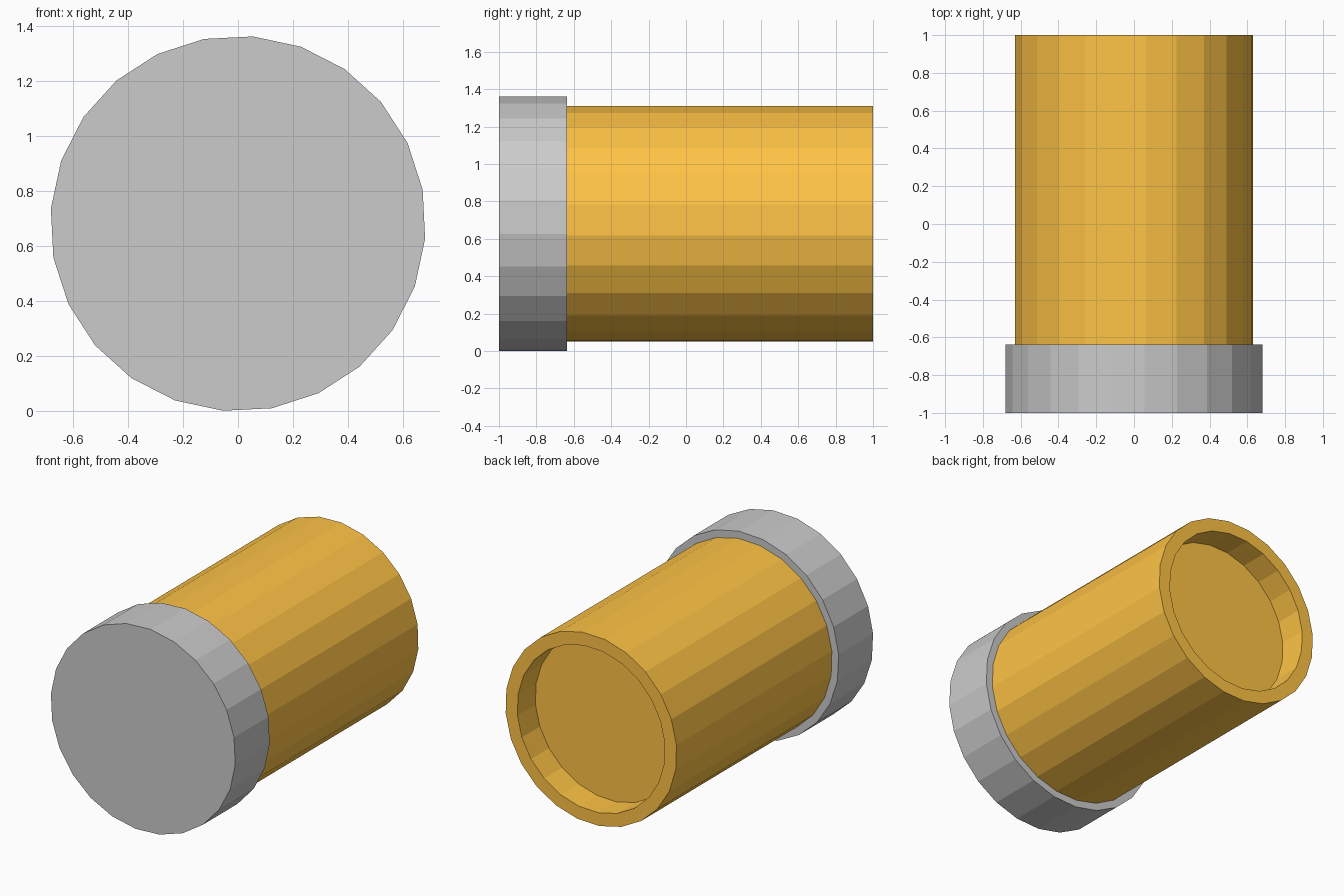
import bpy
import math

if "Cube" in bpy.data.objects:
    bpy.data.objects.remove(bpy.data.objects["Cube"])

SIDES = 24
AXIS_Z = 0.681


def turned_part(name, profile, offset_deg, colour=None):
    """Faceted solid turned about the y axis; profile is (y, radius) rings."""
    verts, faces = [], []
    for y, r in profile:
        for i in range(SIDES):
            a = 2 * math.pi * i / SIDES + math.radians(offset_deg)
            verts.append((r * math.cos(a), y, r * math.sin(a)))
    for k in range(len(profile) - 1):
        for i in range(SIDES):
            j = (i + 1) % SIDES
            a, b = k * SIDES, (k + 1) * SIDES
            faces.append((a + i, b + i, b + j, a + j))
    last = (len(profile) - 1) * SIDES
    faces.append(tuple(range(SIDES)))
    faces.append(tuple(last + i for i in reversed(range(SIDES))))
    mesh = bpy.data.meshes.new(name)
    mesh.from_pydata(verts, [], faces)
    obj = bpy.data.objects.new(name, mesh)
    obj.location.z = AXIS_Z
    bpy.context.collection.objects.link(obj)
    if colour:
        mat = bpy.data.materials.new(name + "_colour")
        mat.diffuse_color = colour
        mat.use_nodes = True
        mat.node_tree.nodes["Principled BSDF"].inputs["Base Color"].default_value = mat.diffuse_color
        mesh.materials.append(mat)
    return obj


# Wide grey cap at the front
turned_part("end_cap", [(-1.0, 0.682), (-0.637, 0.682)], -4.6)

# Orange body with a shallow recess in its back end
turned_part("body", [(-0.637, 0.633), (1.0, 0.633), (1.0, 0.546), (0.81, 0.546)],
            -5.7, (1.0, 0.55, 0.06, 1.0))
